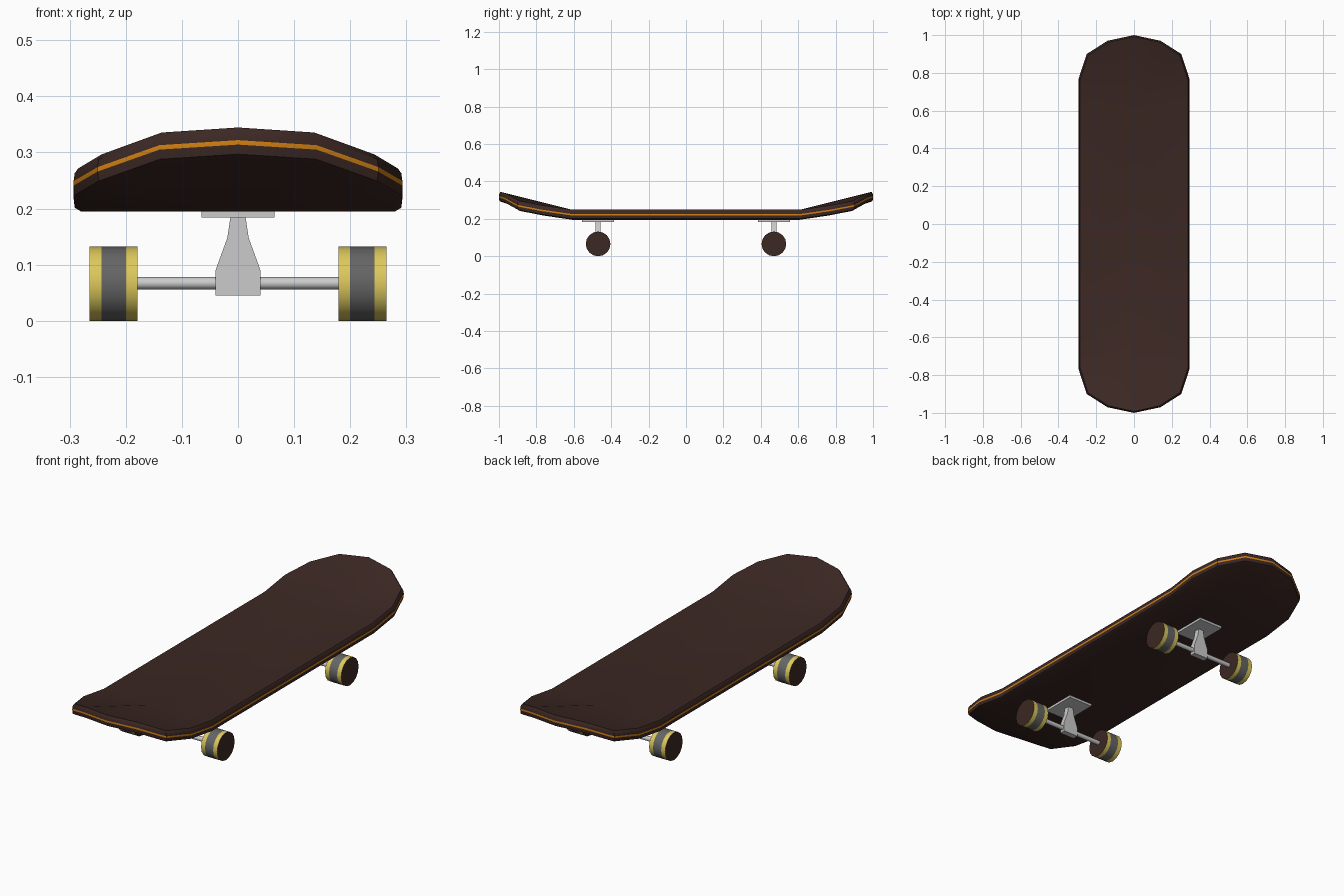
import bpy, bmesh, math
from mathutils import Vector

if "Cube" in bpy.data.objects:
    bpy.data.objects.remove(bpy.data.objects["Cube"])


def material(name, rgb):
    m = bpy.data.materials.new(name)
    m.diffuse_color = (*rgb, 1)
    m.use_nodes = True
    m.node_tree.nodes["Principled BSDF"].inputs["Base Color"].default_value = m.diffuse_color
    return m


BROWN = material("dark_brown", (0.045, 0.021, 0.017))
ORANGE = material("orange", (0.65, 0.22, 0.006))
YELLOW = material("yellow", (0.72, 0.58, 0.11))
GREY = material("grey", (0.13, 0.13, 0.13))


def finish(name, bm, mats=(), angle=30):
    bmesh.ops.recalc_face_normals(bm, faces=bm.faces)
    me = bpy.data.meshes.new(name)
    bm.to_mesh(me)
    bm.free()
    for m in mats:
        me.materials.append(m)
    ob = bpy.data.objects.new(name, me)
    bpy.context.collection.objects.link(ob)
    bpy.ops.object.select_all(action='DESELECT')
    ob.select_set(True)
    bpy.context.view_layer.objects.active = ob
    bpy.ops.object.shade_smooth_by_angle(angle=math.radians(angle))
    return ob


def deck():
    # quarter outline: x, y, height of kick
    quarter = [(0.293, 0.615, 0), (0.293, 0.77, 0.0225), (0.25, 0.90, 0.0475),
               (0.14, 0.97, 0.0865), (0, 1.0, 0.0955)]
    nose = quarter + [(-x, y, z) for x, y, z in quarter[-2::-1]]
    outline = nose + [(-x, -y, z) for x, y, z in nose]
    n, h = len(outline), len(nose)
    # edge section: height from the middle, inset
    section = [(-0.0275, 0.013), (-0.021, 0.002), (-0.004, 0),
               (0.004, 0), (0.018, 0.002), (0.0265, 0.008)]
    bm = bmesh.new()
    rings = [[bm.verts.new((x * (1 - i / 0.293), y * (1 - i), 0.2225 + z + dz))
              for x, y, z in outline] for dz, i in section]
    for k, (a, b) in enumerate(zip(rings, rings[1:])):
        for j in range(n):
            f = bm.faces.new((a[j], a[(j + 1) % n], b[(j + 1) % n], b[j]))
            f.material_index = 1 if k == 2 else 0
    # top and bottom: fans on the kicks, flat middle
    for ring in (rings[0], rings[-1]):
        mids = []
        for s in (0, h):
            part = ring[s:s + h]
            c = bm.verts.new((part[0].co + part[-1].co) / 2)
            mids.append(c)
            for p, q in zip(part, part[1:]):
                bm.faces.new((c, p, q))
        bm.faces.new((mids[0], ring[h - 1], ring[h], mids[1]))
        bm.faces.new((mids[0], mids[1], ring[-1], ring[0]))
    finish("deck", bm, (BROWN, ORANGE))


def box(name, size, loc):
    bm = bmesh.new()
    bmesh.ops.create_cube(bm, size=1)
    for v in bm.verts:
        v.co = Vector([a * b + c for a, b, c in zip(v.co, size, loc)])
    return finish(name, bm)


def lathe_x(name, profile, y, z, sides, mats=(), slots=None):
    # turned part along x: profile of (x, radius), end faces closed
    bm = bmesh.new()
    rings = [[bm.verts.new((x, y + r * math.sin(2 * math.pi * i / sides),
                            z + r * math.cos(2 * math.pi * i / sides)))
              for i in range(sides)] for x, r in profile]
    for k, (a, b) in enumerate(zip(rings, rings[1:])):
        for i in range(sides):
            j = (i + 1) % sides
            f = bm.faces.new((a[i], a[j], b[j], b[i]))
            f.material_index = slots[k] if slots else 0
    bm.faces.new(rings[0])
    bm.faces.new(rings[-1])
    return finish(name, bm, mats, 40)


def hanger(name, y):
    right = [(0.04, 0.045), (0.04, 0.09), (0.019, 0.148), (0.013, 0.188)]
    prof = right + [(-x, z) for x, z in right[::-1]]
    bm = bmesh.new()
    f = bm.faces.new([bm.verts.new((x, y - 0.014, z)) for x, z in prof])
    ext = bmesh.ops.extrude_face_region(bm, geom=[f])["geom"]
    bmesh.ops.translate(bm, vec=(0, 0.028, 0),
                        verts=[g for g in ext if isinstance(g, bmesh.types.BMVert)])
    finish(name, bm)


deck()

# trucks and wheels
for end, y in (("front", -0.47), ("back", 0.47)):
    box(end + "_base_plate", (0.13, 0.17, 0.012), (0, y, 0.19))
    hanger(end + "_hanger", y)
    lathe_x(end + "_axle", [(-0.19, 0.011), (0.19, 0.011)], y, 0.067, 12)
    for side, s in (("left", -1), ("right", 1)):
        R = 0.066
        lathe_x(f"{end}_{side}_wheel",
                [(s * 0.179, R), (s * 0.2, R), (s * 0.243, R), (s * 0.265, R)],
                y, R, 16, (BROWN, YELLOW, GREY), (1, 2, 1))
